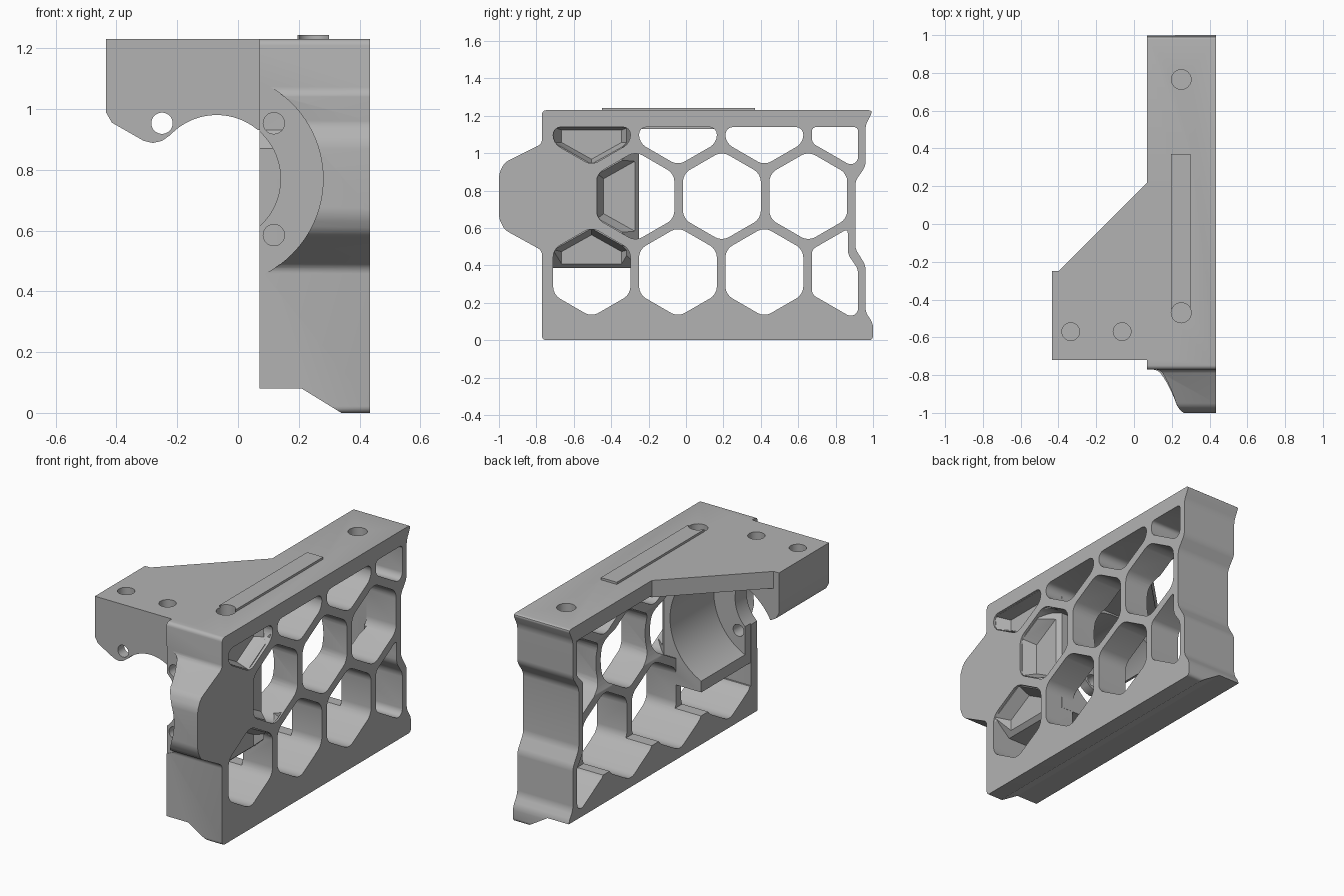
import bpy, bmesh, math

cube = bpy.data.objects.get("Cube")
if cube:
    bpy.data.objects.remove(cube, do_unlink=True)

grey = bpy.data.materials.new("plain_grey")
grey.use_nodes = True
grey.diffuse_color = (0.45, 0.45, 0.45, 1)
grey.node_tree.nodes["Principled BSDF"].inputs["Base Color"].default_value = (0.45, 0.45, 0.45, 1)

AXIS_X, AXIS_Z = -0.07, 0.77      # motor axis, running along y
SIDE = 0.435                      # half width


def prism(name, pts, axis, a, b, taper=1.0):
    """Extrude a 2D outline along an axis from a to b; taper scales the end at b."""
    def place(u, v, t):
        return {"x": (t, u, v), "y": (u, t, v), "z": (u, v, t)}[axis]
    n = len(pts)
    cu = sum(p[0] for p in pts) / n
    cv = sum(p[1] for p in pts) / n
    bm = bmesh.new()
    lo = [bm.verts.new(place(u, v, a)) for u, v in pts]
    hi = [bm.verts.new(place(cu + (u - cu) * taper, cv + (v - cv) * taper, b)) for u, v in pts]
    bm.faces.new(lo)
    bm.faces.new(hi)
    for i in range(n):
        j = (i + 1) % n
        bm.faces.new((lo[i], lo[j], hi[j], hi[i]))
    bmesh.ops.recalc_face_normals(bm, faces=bm.faces)
    me = bpy.data.meshes.new(name)
    bm.to_mesh(me)
    bm.free()
    me.materials.append(grey)
    ob = bpy.data.objects.new(name, me)
    bpy.context.collection.objects.link(ob)
    return ob


def circle(u, v, r, n=32):
    return [(u + r * math.cos(2 * math.pi * i / n), v + r * math.sin(2 * math.pi * i / n))
            for i in range(n)]


def box(name, x, y, z):
    return prism(name, [(x[0], y[0]), (x[1], y[0]), (x[1], y[1]), (x[0], y[1])], "z", *z)


def round_corners(ob, width):
    """Round the edges running along x."""
    bm = bmesh.new()
    bm.from_mesh(ob.data)
    bmesh.ops.dissolve_limit(bm, angle_limit=0.01, verts=bm.verts, edges=bm.edges)
    edges = [e for e in bm.edges
             if abs((e.verts[1].co - e.verts[0].co).normalized().x) > 0.99]
    bmesh.ops.bevel(bm, geom=edges, offset=width, segments=4, profile=0.5,
                    affect="EDGES", clamp_overlap=True)
    bm.to_mesh(ob.data)
    bm.free()


def combine(target, other, operation, keep=False):
    mod = target.modifiers.new("combine", "BOOLEAN")
    mod.operation = operation
    mod.solver = "EXACT"
    mod.object = other
    bpy.context.view_layer.objects.active = target
    bpy.ops.object.modifier_apply(modifier=mod.name)
    if not keep:
        bpy.data.objects.remove(other, do_unlink=True)


def cut(other):
    combine(frame, other, "DIFFERENCE")


# Outer body with stepped back wall and front nose
frame = prism("mount_frame", [
    (-.77, 0), (1, 0), (1, .09), (.96, .15), (.96, .4), (.905, .49), (.905, .85),
    (.96, .93), (.96, 1.15), (1, 1.23), (-.77, 1.23), (-.77, 1.05), (-.97, .95),
    (-1, .89), (-1, .65), (-.97, .59), (-.77, .48)], "x", .07, SIDE)
round_corners(frame, .022)

# Sloped underside
cut(prism("underside_cutter", [(0, -.1), (0, .08), (.21, .08), (.34, 0), (.34, -.1)],
          "y", -1.2, 1.2))

# Hollow interior above the scalloped floor, open on the right
wall = [(.92, .38), (.865, .46), (.865, .87), (.92, .93), (.92, 1.14), (-.71, 1.14)]
cut(prism("cavity_cutter", [(-.71, .25), (.92, .25)] + wall, "x", 0, .24))

# Honeycomb windows, clipped to the inner border; the lowest row forms the floor
border = prism("border_cutter", [(-.71, .12), (.92, .12)] + wall, "x", -.1, .6)
for z, first, count, start in [(.365, -.505, 4, 0), (.77, -.27, 3, .15), (1.175, -.505, 4, .15)]:
    for i in range(count):
        y = first + .462 * i
        r = .208 / math.cos(math.pi / 6)
        pts = [(y + r * math.sin(k * math.pi / 3), z + r * math.cos(k * math.pi / 3))
               for k in range(6)]
        cell = prism("cell_cutter", pts, "x", start, .5)
        combine(cell, border, "INTERSECT", keep=True)
        round_corners(cell, .04)
        cut(cell)
bpy.data.objects.remove(border, do_unlink=True)

# Motor housing block with sloped rear and lower edges
housing = box("housing", (.075, .42), (-.75, -.25), (.385, 1.18))
combine(housing, prism("rear_slope_cutter", [(.265, -.2), (.5, -.2), (.5, -.414)],
                       "z", 0, 1.3), "DIFFERENCE")
combine(housing, prism("lower_slope_cutter", [(.265, .335), (.5, .335), (.5, .549)],
                       "y", -.9, 0), "DIFFERENCE")
combine(frame, housing, "UNION")

# Tapered pockets where the housing closes the first windows
pockets = [
    [(-.71, 1.14), (-.71, 1.055), (-.505, .94), (-.3, 1.055), (-.3, 1.14)],
    [(-.475, .65), (-.475, .89), (-.27, 1.005), (-.2, 1.005), (-.2, .535), (-.27, .535)],
    [(-.71, .3), (-.71, .485), (-.505, .6), (-.3, .485), (-.3, .3)]]
for pts in pockets:
    cut(prism("pocket_cutter", pts, "x", .425, .345, .78))

# Side arm and triangular top plate
arm = prism("arm", [(-SIDE, 1.23), (-SIDE, .99), (-.415, .955), (-.31, .895), (-.28, .888),
                    (-.25, .895), (-.2, .93), (.15, .93), (.15, 1.23)], "y", -.72, -.25)
combine(frame, arm, "UNION")
plate = prism("top_plate", [(-SIDE, -.71), (.2, -.71), (.2, .22), (.07, .22),
                            (-.4, -.25), (-SIDE, -.25)], "z", 1.13, 1.23)
combine(frame, plate, "UNION")

# Nose clearance, motor bore and shaft opening
for r, a, b in [(.35, -1.2, -.766), (.35, -.66, .84), (.21, -.9, -.5)]:
    cut(prism("bore_cutter", circle(AXIS_X, AXIS_Z, r, 96), "y", a, b))

# Motor screw holes
for x, z in [(-.25, .953), (.118, .953), (.118, .585)]:
    cut(prism("screw_cutter", circle(x, z, .035), "y", -.8, -.55))

# Raised rail on top
rail = box("top_rail", (.195, .3), (-.45, .37), (1.225, 1.243))
combine(frame, rail, "UNION")

# Holes in the top
for x, y, r in [(-.335, -.57, .047), (-.063, -.57, .047), (.25, .765, .052), (.25, -.47, .053)]:
    cut(prism("top_hole_cutter", circle(x, y, r), "z", 1.15, 1.4))

# Smooth the curved walls
bpy.ops.object.select_all(action="DESELECT")
frame.select_set(True)
bpy.context.view_layer.objects.active = frame
bpy.ops.object.shade_smooth_by_angle(angle=math.radians(30))
